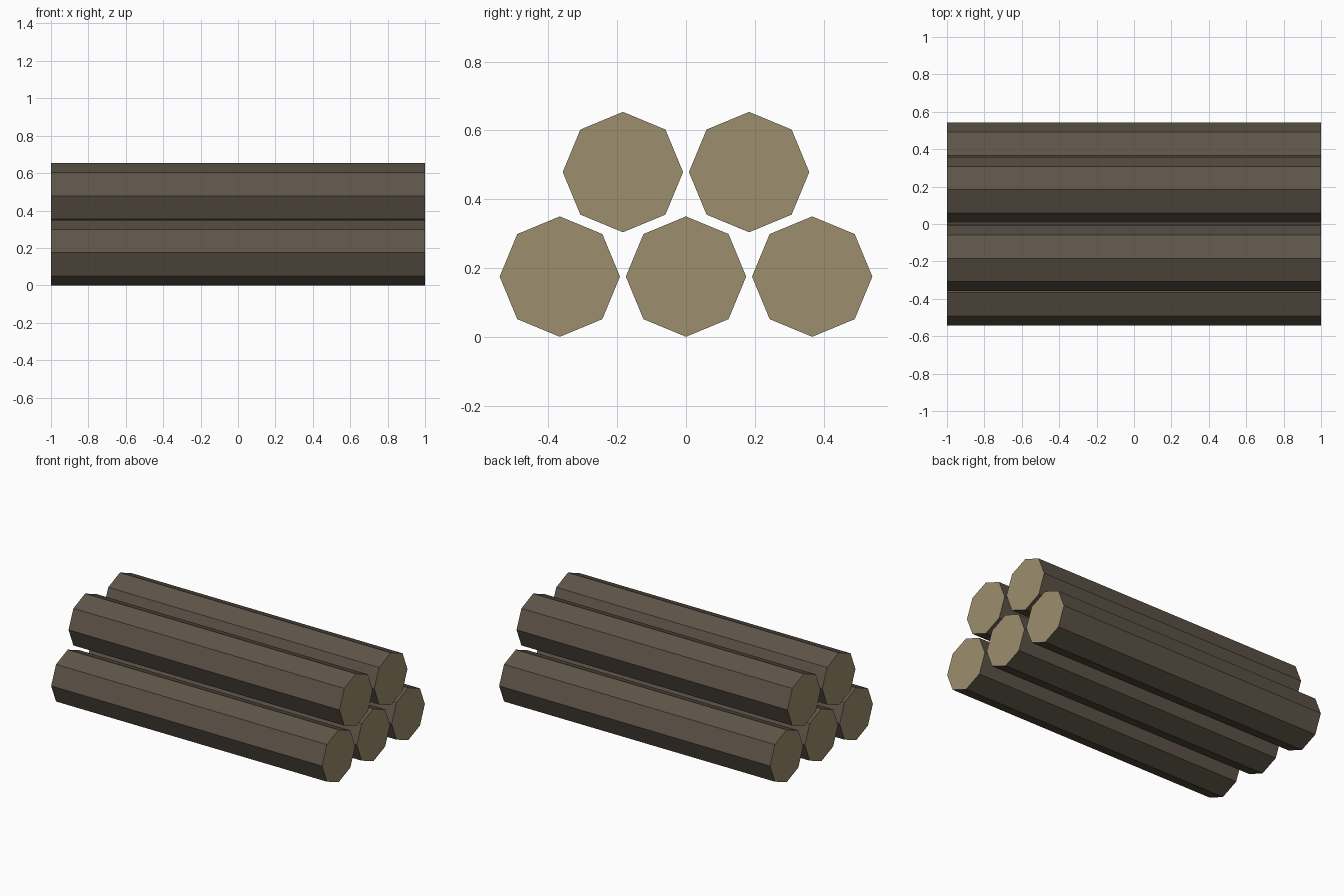
import bpy, math

if "Cube" in bpy.data.objects:
    bpy.data.objects.remove(bpy.data.objects["Cube"])

RADIUS, LENGTH = 0.175, 2.0
SPACING, ROW_RISE = 0.367, 0.304


def material(name, rgb):
    m = bpy.data.materials.new(name)
    m.diffuse_color = (*rgb, 1.0)
    m.use_nodes = True
    m.node_tree.nodes["Principled BSDF"].inputs["Base Color"].default_value = m.diffuse_color
    return m


bark = material("dark_bark", (0.112, 0.089, 0.065))
cut_wood = material("cut_wood", (0.332, 0.270, 0.156))


# One eight-sided log lying along x, with pale cut ends
def add_log(name, y, z):
    bpy.ops.mesh.primitive_cylinder_add(
        vertices=8, radius=RADIUS, depth=LENGTH,
        location=(0, y, z), rotation=(0, math.pi / 2, 0))
    log = bpy.context.object
    log.name = name
    bpy.ops.object.transform_apply(location=False, rotation=True, scale=True)
    log.data.materials.append(bark)
    log.data.materials.append(cut_wood)
    for face in log.data.polygons:
        face.material_index = 1 if abs(face.normal.x) > 0.9 else 0


# Pyramid stack: three logs below, two nested on top
for row, count in enumerate((3, 2)):
    for i in range(count):
        y = (i - (count - 1) / 2) * SPACING
        row_name = ("lower", "upper")[row]
        add_log(f"{row_name}_log_{i + 1}", y, RADIUS + row * ROW_RISE)
